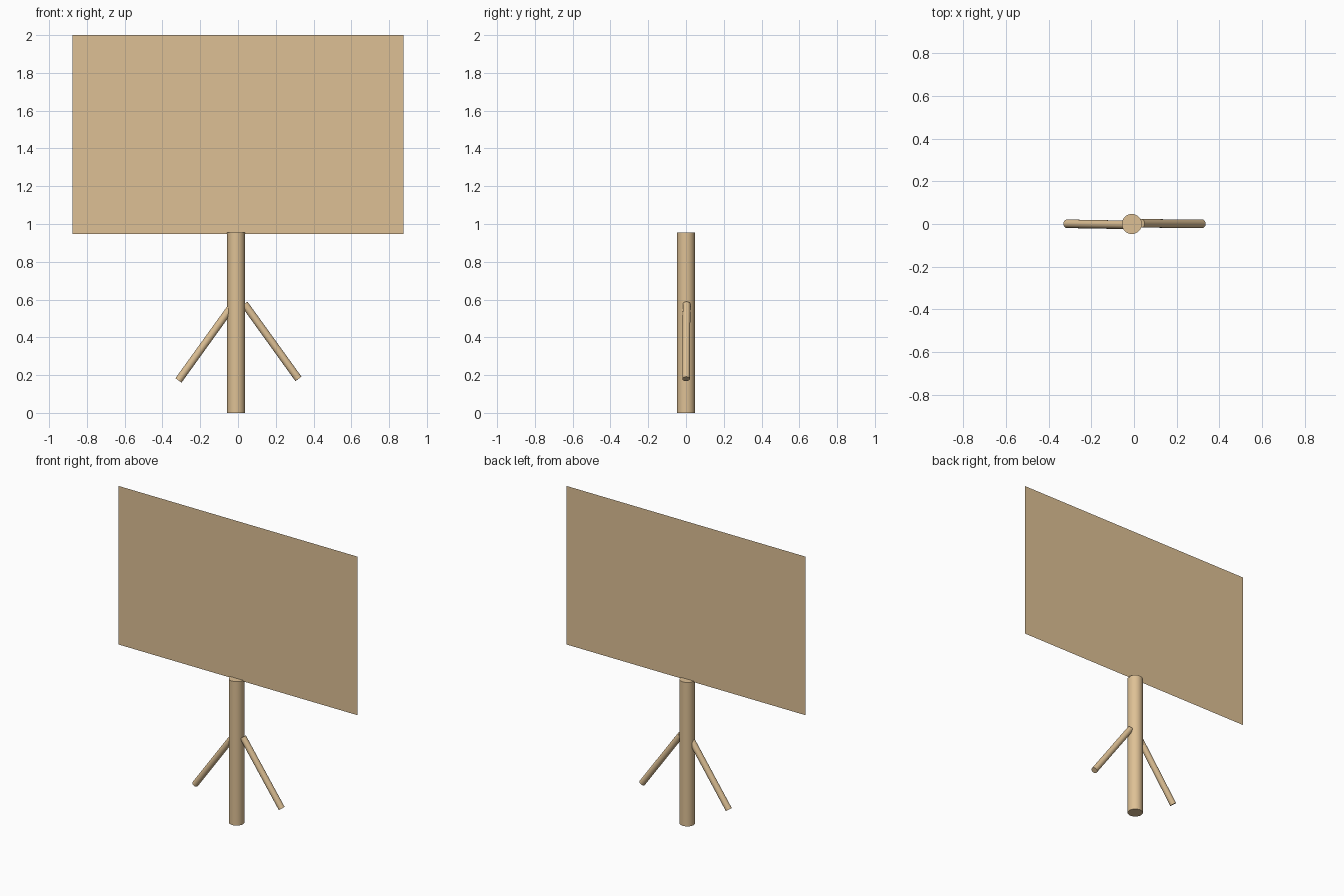
import bpy
from mathutils import Vector

if "Cube" in bpy.data.objects:
    bpy.data.objects.remove(bpy.data.objects["Cube"])

wood = bpy.data.materials.new("tan wood")
wood.diffuse_color = (0.73, 0.53, 0.30, 1)
wood.use_nodes = True
wood.node_tree.nodes["Principled BSDF"].inputs["Base Color"].default_value = wood.diffuse_color


def rod(name, start, end, radius, sides=32):
    """Capped cylinder running between two points."""
    a, b = Vector(start), Vector(end)
    bpy.ops.mesh.primitive_cylinder_add(vertices=sides, radius=radius,
                                        depth=(b - a).length, location=(a + b) / 2)
    ob = bpy.context.object
    ob.rotation_euler = (b - a).to_track_quat('Z', 'Y').to_euler()
    ob.name = name
    ob.data.materials.append(wood)
    bpy.ops.object.shade_smooth_by_angle()
    return ob


# Main post
rod("post", (-0.01, 0, 0), (-0.01, 0, 0.955), 0.047)

# Slanted braces on both sides
rod("right_brace", (0.034, 0.003, 0.577), (0.32, 0.001, 0.18), 0.02)
rod("left_brace", (-0.032, -0.004, 0.565), (-0.315, 0.001, 0.172), 0.02)

# Thin sign panel, a single sheet standing upright
w, z0, z1 = 0.877, 0.948, 2.0
panel = bpy.data.meshes.new("sign_panel")
panel.from_pydata([(-w, 0, z0), (w, 0, z0), (w, 0, z1), (-w, 0, z1)], [], [(0, 1, 2, 3)])
panel.materials.append(wood)
bpy.context.collection.objects.link(bpy.data.objects.new("sign_panel", panel))
